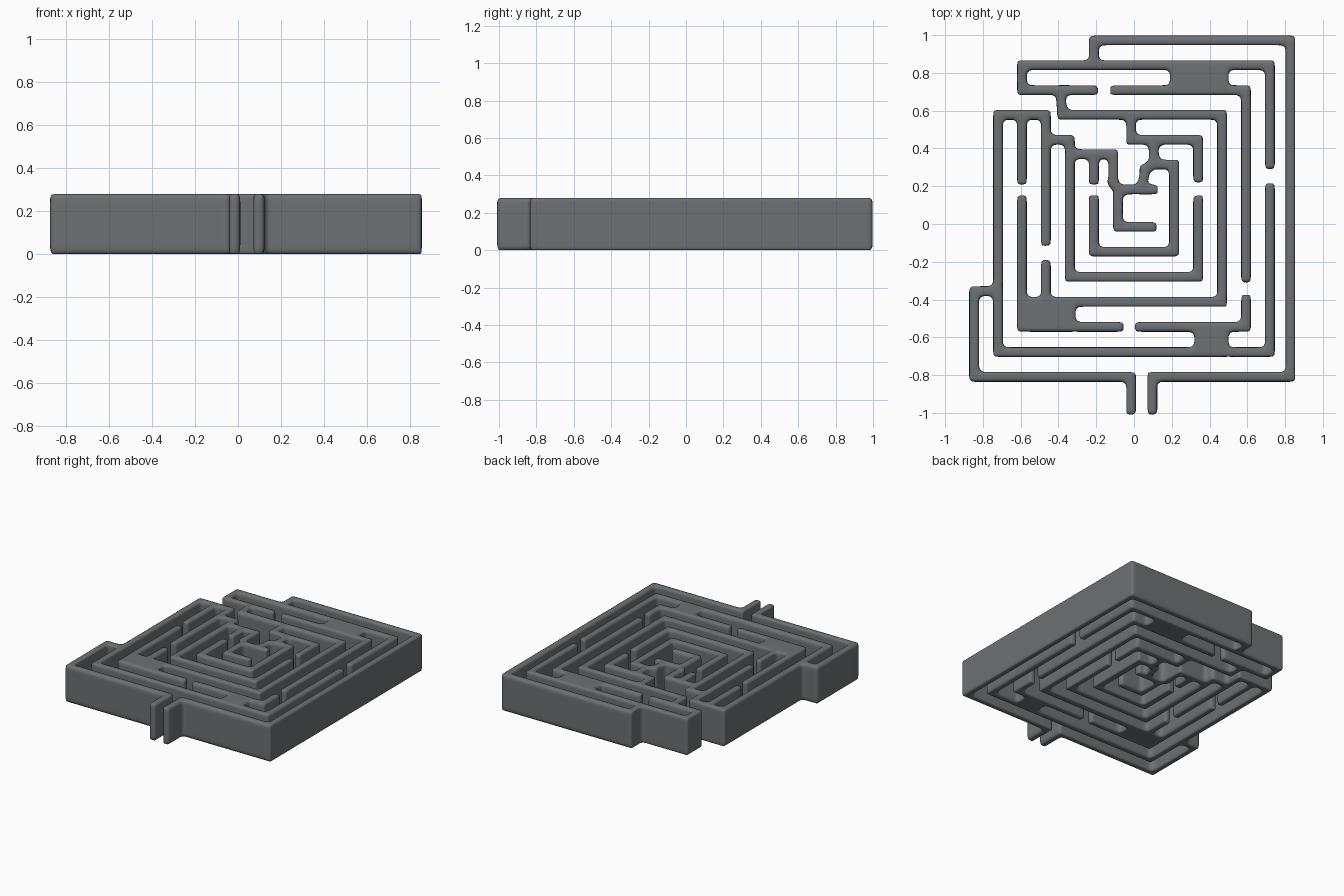
import bpy
import bmesh
from mathutils import Matrix, Vector

cube = bpy.data.objects.get("Cube")
if cube:
    bpy.data.objects.remove(cube, do_unlink=True)

HEIGHT = 0.28
HALF = 0.0255   # half the wall thickness

# Ring lines of the labyrinth, from outermost to innermost
rings = range(7)
W = [-0.847 + 0.127 * k for k in rings]
E = [-x for x in W]
S = [-0.81 + 0.1325 * k for k in rings]
N = [0.972 - 0.1315 * k for k in rings]
E[0] = 0.828
gate_left, gate_right, gate_end = -0.015, 0.098, -0.985
step_y, comb_y, notch_x = -0.355, 0.37, -0.11

bm = bmesh.new()


def add_box(centre, size_x, size_y, angle=0.0):
    """Add one upright slab to the wall mesh."""
    place = Matrix.Translation((centre[0], centre[1], HEIGHT / 2))
    turn = Matrix.Rotation(angle, 4, 'Z')
    scale = Matrix.Diagonal((size_x, size_y, HEIGHT, 1))
    bmesh.ops.create_cube(bm, size=1, matrix=place @ turn @ scale)


def wall(*points):
    """Run a wall of constant thickness along a path."""
    for start, end in zip(points, points[1:]):
        a, b = Vector(start), Vector(end)
        run = b - a
        angle = Vector((1, 0)).angle_signed(run)
        add_box((a + b) / 2, run.length + 2 * HALF, 2 * HALF, -angle)


def block(x_min, y_min, x_max, y_max):
    """Fill the passage between two neighbouring walls."""
    add_box(((x_min + x_max) / 2, (y_min + y_max) / 2),
            x_max - x_min, y_max - y_min + HALF * 2)


# Outer enclosure with the gate at the front
wall((gate_right, gate_end), (gate_right, S[0]), (E[0], S[0]),
     (E[0], N[0]), (W[5], N[0]), (W[5], N[1]))
wall((gate_left, gate_end), (gate_left, S[0]), (W[0], S[0]),
     (W[0], step_y), (W[1], step_y))

# First ring, with the hooked back left corner
wall((E[1], 0.315), (E[1], N[1]), (W[2], N[1]), (W[2], N[2]), (-0.215, N[2]))
wall((E[1], 0.19), (E[1], S[1]), (W[1], S[1]), (W[1], N[3]),
     (W[3], N[3]), (W[3], -0.09))
wall((W[2], N[3]), (W[2], 0.235))

# Second ring
wall((-0.1, N[2]), (E[2], N[2]), (E[2], -0.285))
wall((-0.08, S[2]), (W[2], S[2]), (W[2], 0.125))
wall((0.03, S[2]), (E[2], S[2]), (E[2], -0.4))

# Third ring
wall((-0.39, N[2]), (-0.38, N[3]), (E[3], N[3]), (E[3], S[3]), (W[4], S[3]))
wall((W[3], S[3]), (W[3], -0.215))

# Fourth ring and the comb behind it
wall((E[4], 0.125), (E[4], S[4]), (W[4], S[4]), (W[4], N[4]), (W[3], N[4]))
wall((gate_left, N[3]), (gate_left, N[4]), (E[4], N[4]), (E[4], 0.245))
wall((W[4], comb_y), (notch_x, comb_y), (notch_x, 0.22), (W[6], N[6]))
wall((W[5], comb_y), (W[5], 0.235))

# Fifth ring and the core
wall((0.1, N[4]), (0.11, N[5]))
wall((0.04, N[6]), (0.06, 0.29), (0.1, N[5]), (E[5], N[5]),
     (E[5], S[5]), (W[5], S[5]), (W[5], 0.125))
wall((0.1, N[6]), (W[6], N[6]), (W[6], S[6]), (0.095, S[6]))

# Solid blocks joining neighbouring rings
block(0.19, N[2], 0.5, N[1])
block(0.32, S[1], 0.5, S[2])
block(W[2], S[2], -0.31, S[3])

mesh = bpy.data.meshes.new("maze_walls")
bm.to_mesh(mesh)
bm.free()
maze = bpy.data.objects.new("maze_walls", mesh)
bpy.context.collection.objects.link(maze)

# Fuse the slabs and soften all edges
fuse = maze.modifiers.new("fuse", 'REMESH')
fuse.mode = 'VOXEL'
fuse.voxel_size = 0.0125
fuse.use_smooth_shade = True
soften = maze.modifiers.new("soften", 'SMOOTH')
soften.factor = 0.5
soften.iterations = 6

bpy.ops.object.select_all(action='DESELECT')
bpy.context.view_layer.objects.active = maze
maze.select_set(True)
for name in ("fuse", "soften"):
    bpy.ops.object.modifier_apply(modifier=name)
bpy.ops.object.shade_smooth()

# Plain grey finish
grey = bpy.data.materials.new("slate_grey")
grey.use_nodes = True
colour = (0.155, 0.165, 0.175, 1)
grey.diffuse_color = colour
grey.node_tree.nodes["Principled BSDF"].inputs["Base Color"].default_value = colour
maze.data.materials.clear()
maze.data.materials.append(grey)
